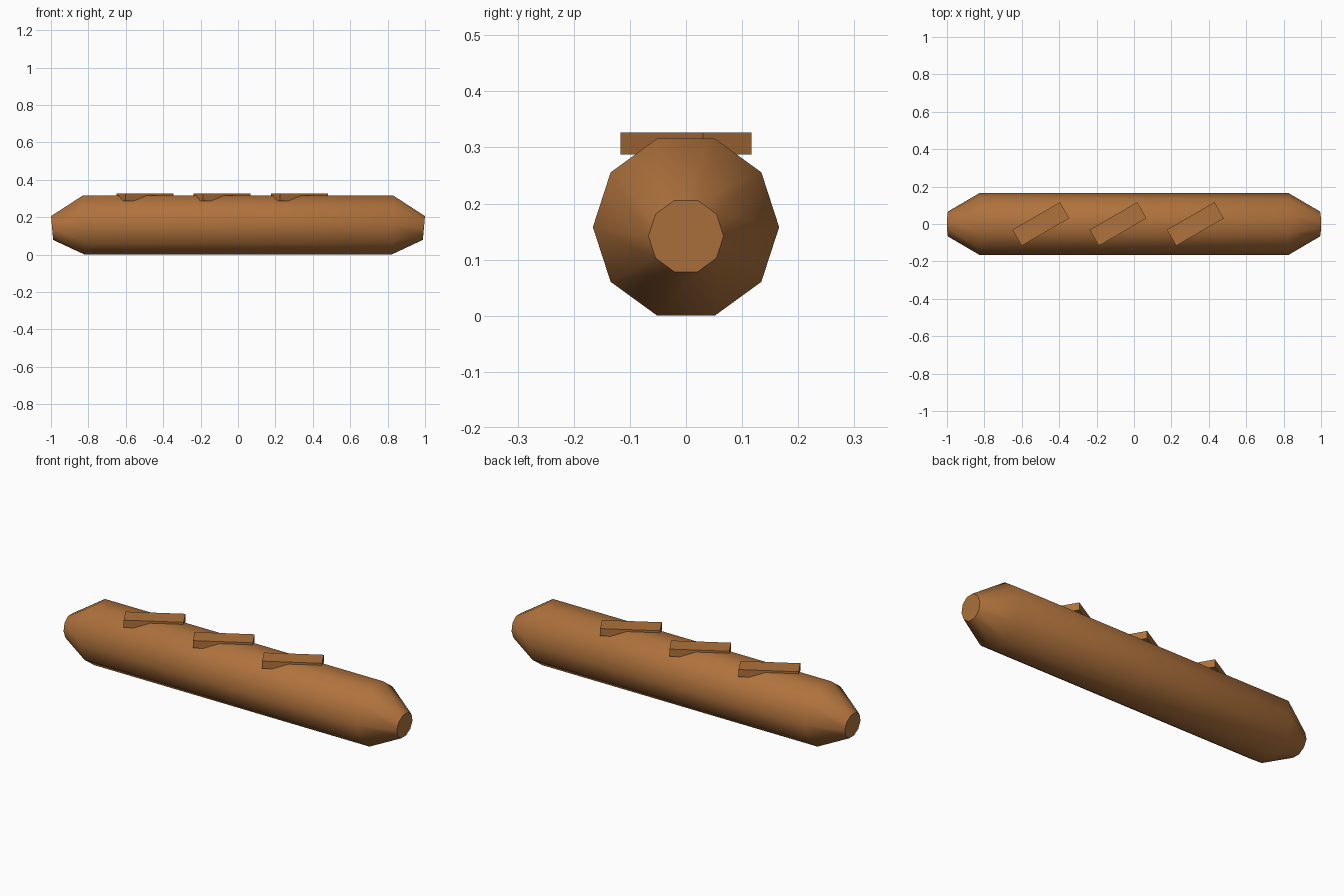
import bpy, bmesh, math
from mathutils import Matrix

old = bpy.data.objects.get("Cube")
if old:
    bpy.data.objects.remove(old, do_unlink=True)

SIDES = 10

crust = bpy.data.materials.new("golden_brown_crust")
crust.use_nodes = True
colour = (0.43, 0.168, 0.046, 1)
crust.diffuse_color = colour
crust.node_tree.nodes["Principled BSDF"].inputs["Base Color"].default_value = colour


def add_object(name, bm):
    bmesh.ops.recalc_face_normals(bm, faces=bm.faces)
    mesh = bpy.data.meshes.new(name)
    bm.to_mesh(mesh)
    bm.free()
    mesh.materials.append(crust)
    obj = bpy.data.objects.new(name, mesh)
    bpy.context.collection.objects.link(obj)
    return obj


# Loaf: ten-sided rings along x, the ends tapered and leaning slightly outwards
# Each ring: x, centre height, radius, lean of x with height
half = [(0.825, 0.158, 0.166, 0.03), (0.994, 0.142, 0.067, 0.09)]
rings = [(-x, z, r, -lean) for x, z, r, lean in reversed(half)] + half

bm = bmesh.new()
loops = []
for x, z, r, lean in rings:
    loop = []
    for i in range(SIDES):
        a = math.tau * i / SIDES
        up = r * math.sin(a)
        loop.append(bm.verts.new((x + lean * up, r * math.cos(a), z + up)))
    loops.append(loop)
for a, b in zip(loops, loops[1:]):
    for i in range(SIDES):
        j = (i + 1) % SIDES
        bm.faces.new((a[i], a[j], b[j], b[i]))
bm.faces.new(loops[0])
bm.faces.new(loops[-1])
loaf = add_object("loaf", bm)

# Smooth crust with crisp end caps
bpy.context.view_layer.objects.active = loaf
loaf.select_set(True)
bpy.ops.object.shade_smooth_by_angle(angle=math.radians(45))

# Three diagonal score strips across the top
for n, x in enumerate((-0.498, -0.085, 0.328)):
    bm = bmesh.new()
    bmesh.ops.create_cube(bm, size=1, matrix=Matrix.Diagonal((0.294, 0.099, 0.04, 1)))
    strip = add_object(f"score_strip_{n + 1}", bm)
    strip.location = (x, 0, 0.307)
    strip.rotation_euler.z = math.radians(30)
